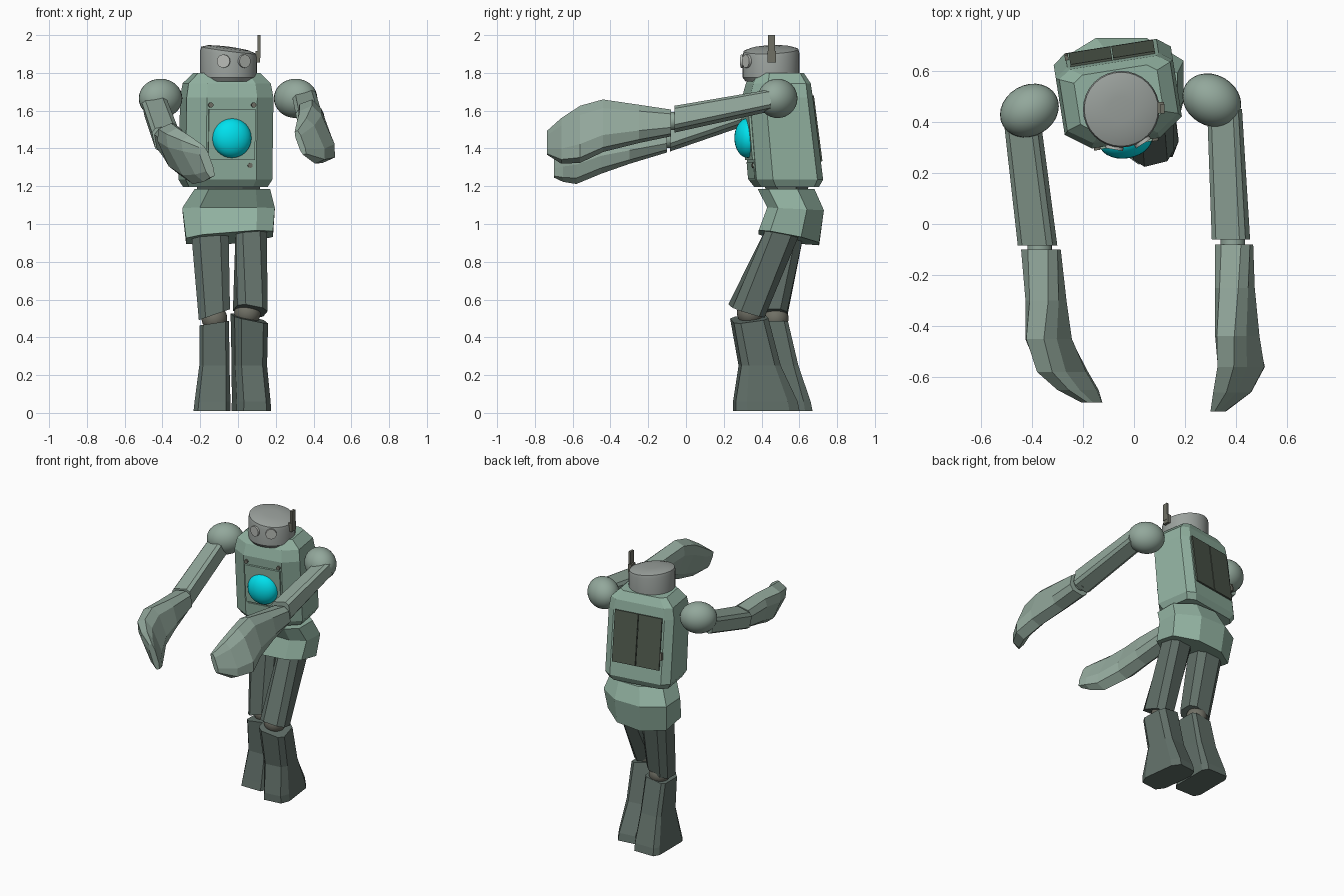
import bpy, bmesh
from math import sin, cos, pi, radians
from mathutils import Vector, Matrix

if "Cube" in bpy.data.objects:
    bpy.data.objects.remove(bpy.data.objects["Cube"])

def mat(name, r, g, b):
    m = bpy.data.materials.new(name)
    m.diffuse_color = (r, g, b, 1)
    m.use_nodes = True
    m.node_tree.nodes["Principled BSDF"].inputs["Base Color"].default_value = m.diffuse_color
    return m

GREEN = mat("green", .29, .45, .36)
ARM = mat("arm_green", .29, .39, .33)
DARK = mat("leg_green", .12, .16, .14)
GREY = mat("head_grey", .33, .36, .34)
PALE = mat("eye_grey", .48, .50, .47)
JOINT = mat("joint", .16, .16, .13)
HATCH = mat("hatch", .08, .10, .075)
CYAN = mat("cyan", .0, .75, .85)

def finish(name, bm, m, smooth=False):
    bmesh.ops.recalc_face_normals(bm, faces=bm.faces)
    me = bpy.data.meshes.new(name)
    bm.to_mesh(me)
    bm.free()
    me.materials.append(m)
    ob = bpy.data.objects.new(name, me)
    bpy.context.collection.objects.link(ob)
    if smooth:
        bpy.ops.object.select_all(action='DESELECT')
        ob.select_set(True)
        bpy.context.view_layer.objects.active = ob
        bpy.ops.object.shade_smooth_by_angle(angle=radians(35))
    return ob

def loft(name, sections, m, axis='z', cut=.28, back=None):
    """Chamfered sections (x, y, z, width, depth, roll, tilt_x, tilt_depth)."""
    bm = bmesh.new()
    k, q = .5 - cut, .5 - (back or cut)
    prof = [(-k, -.5), (k, -.5), (.5, -k), (.5, q), (q, .5), (-q, .5), (-.5, q), (-.5, -k)]
    rings = []
    for s in sections:
        x, y, z, w, d, roll, tx, td = list(s) + [0] * (8 - len(s))
        c, sn = cos(radians(roll)), sin(radians(roll))
        ring = []
        for a, b in prof:
            a, b = a * w, b * d
            u, v = a * c - b * sn, a * sn + b * c
            t = u * tx + v * td
            ring.append(bm.verts.new((x + u, y + v, z + t) if axis == 'z' else (x + u, y + t, z + v)))
        rings.append(ring)
    for r0, r1 in zip(rings, rings[1:]):
        for i in range(8):
            j = (i + 1) % 8
            bm.faces.new((r0[i], r0[j], r1[j], r1[i]))
    bm.faces.new(rings[0])
    bm.faces.new(rings[-1])
    return finish(name, bm, m)

def ball(name, pos, r, m, rot=None):
    bm = bmesh.new()
    mx = Matrix.Translation(pos) @ (rot or Matrix()) @ Matrix.Diagonal((*r, 1))
    bmesh.ops.create_uvsphere(bm, u_segments=28, v_segments=16, radius=1, matrix=mx)
    return finish(name, bm, m, True)

def box(name, pos, size, m, rot=None):
    bm = bmesh.new()
    mx = Matrix.Translation(pos) @ (rot or Matrix()) @ Matrix.Diagonal((*size, 1))
    bmesh.ops.create_cube(bm, size=1, matrix=mx)
    return finish(name, bm, m)

def rod(name, pos, r, depth, m, rot=None):
    bm = bmesh.new()
    mx = Matrix.Translation(pos) @ (rot or Matrix()) @ Matrix.Rotation(pi / 2, 4, 'X')
    bmesh.ops.create_cone(bm, cap_ends=True, segments=20, radius1=r, radius2=r, depth=depth, matrix=mx)
    return finish(name, bm, m, True)

# Torso frame: turned slightly about its own centre
YAW = 9
TURN = Matrix.Rotation(radians(YAW), 4, 'Z')
def body(u, v, z):
    return Vector((-.06, .5, 0)) + TURN @ Vector((u, v, z))

torso = [(.03, 1.195, .42, .30), (.025, 1.235, .465, .35), (-.02, 1.67, .465, .33),
         (-.015, 1.745, .44, .30), (-.015, 1.80, .33, .24)]
loft("torso", [(*body(0, v, z), w, d, YAW) for v, z, w, d in torso], GREEN, cut=.21, back=.11)

# Chest plates, core and bolts
lean = TURN @ Matrix.Rotation(radians(5), 4, 'X')
box("chest_plate", body(0, -.169, 1.475), (.25, .025, .27), GREEN, lean)
box("belly_plate", body(0, -.147, 1.285), (.23, .025, .09), GREEN, lean)
ball("chest_core", body(0, -.175, 1.455), (.105, .07, .105), CYAN, TURN)
for i, (u, v, z) in enumerate([(-.115, -.185, 1.63), (.115, -.185, 1.63), (.10, -.158, 1.31)]):
    rod(f"chest_bolt_{i}", body(u, v, z), .013, .02, JOINT, TURN)

# Back hatch with two doors
slope = TURN @ Matrix.Rotation(radians(7.5), 4, 'X')
for side, s in (("left", -1), ("right", 1)):
    box(f"hatch_door_{side}", body(s * .085, .167, 1.505), (.165, .018, .35), HATCH, slope)
box("hatch_latch", body(-.178, .183, 1.43), (.014, .025, .05), JOINT, slope)

# Waist and pelvis
loft("waist", [(-.05, .54, 1.15, .32, .20), (-.05, .53, 1.21, .34, .24)], DARK)
loft("pelvis", [(-.045, .545, .925, .46, .32, 0, .08, -.19), (-.05, .58, 1.08, .49, .30, 0, 0, -.05),
                (-.03, .53, 1.185, .40, .30)], GREEN, cut=.19, back=.3)

# Legs
loft("right_thigh", [(.07, .52, .98, .165, .19), (.065, .32, .54, .165, .175, 14, -.12, -.33)], DARK, cut=.22)
loft("left_thigh", [(-.15, .54, .98, .20, .18), (-.125, .455, .52, .165, .16, 0, .35, 0)], DARK, cut=.22)
ball("right_knee", (.05, .34, .53), (.07, .07, .07), JOINT)
ball("left_knee", (-.125, .475, .50), (.068, .068, .068), JOINT)
loft("right_shin", [(.07, .425, .01, .185, .34, 7), (.07, .42, .06, .18, .33, 7), (.06, .39, .25, .17, .21, 8),
                    (.06, .335, .50, .18, .185, 10, -.22, .1)], DARK, cut=.17)
loft("left_shin", [(-.138, .505, .01, .195, .33), (-.135, .505, .06, .19, .31),
                   (-.125, .49, .25, .16, .21), (-.125, .455, .475, .155, .17, 0, .15, 0)], DARK, cut=.12)

# Arms: shoulder ball, upper arm, elbow, flat paddle forearm
ball("right_shoulder", (.305, .485, 1.665), (.12, .10, .104), ARM, Matrix.Rotation(radians(-30), 4, 'Z'))
ball("left_shoulder", (-.41, .445, 1.665), (.12, .10, .104), ARM, Matrix.Rotation(radians(30), 4, 'Z'))
loft("right_upper_arm", [(.355, .45, 1.655, .125, .10, 12), (.38, -.06, 1.555, .135, .125, 12)], ARM, 'y', .15)
loft("left_upper_arm", [(-.44, .42, 1.625, .13, .12, 12), (-.378, -.085, 1.455, .14, .125, 12)], ARM, 'y', .15)
rod("right_elbow", (.388, -.07, 1.545), .048, .07, ARM)
rod("left_elbow", (-.37, -.09, 1.45), .048, .07, ARM)
loft("right_forearm", [(.392, -.08, 1.535, .14, .13, 10), (.395, -.25, 1.53, .135, .19, 14),
                       (.405, -.44, 1.52, .13, .27, 20), (.42, -.56, 1.475, .125, .30, 24),
                       (.385, -.66, 1.44, .10, .24, 24), (.33, -.735, 1.43, .03, .13, 20)], ARM, 'y', .22)
loft("left_forearm", [(-.365, -.10, 1.45, .145, .13, 10), (-.345, -.30, 1.425, .135, .20, 16),
                      (-.335, -.45, 1.40, .135, .26, 24), (-.28, -.58, 1.36, .12, .30, 28),
                      (-.22, -.65, 1.345, .09, .25, 28), (-.165, -.70, 1.33, .045, .17, 20)], ARM, 'y', .22)

# Head: drum with a nearly flat, tilted cap
bm = bmesh.new()
rings = []
for r, z in [(.135, 1.755), (.15, 1.775), (.15, 1.90), (.145, 1.92), (.11, 1.932), (.05, 1.937)]:
    ring = []
    for i in range(32):
        a = 2 * pi * i / 32
        x, y = r * cos(a), r * sin(a)
        tilt = (-.13 * x + .04 * y) * (z > 1.85)
        ring.append(bm.verts.new((-.05 + x, .45 + y, z + tilt)))
    rings.append(ring)
for r0, r1 in zip(rings, rings[1:]):
    for i in range(32):
        bm.faces.new((r0[i], r0[i - 1], r1[i - 1], r1[i]))
bm.faces.new(rings[0])
bm.faces.new(rings[-1])
finish("head", bm, GREY, True)

# Eyes, antenna
for side, ang in (("left", -10), ("right", 33)):
    a = radians(ang)
    rod(f"{side}_eye", (-.05 + .148 * sin(a), .45 - .148 * cos(a), 1.862), .035, .025, PALE,
        Matrix.Rotation(a, 4, 'Z'))
box("antenna_base", (.105, .455, 1.885), (.025, .045, .06), JOINT)
box("antenna", (.112, .452, 1.94), (.016, .036, .12), JOINT)
